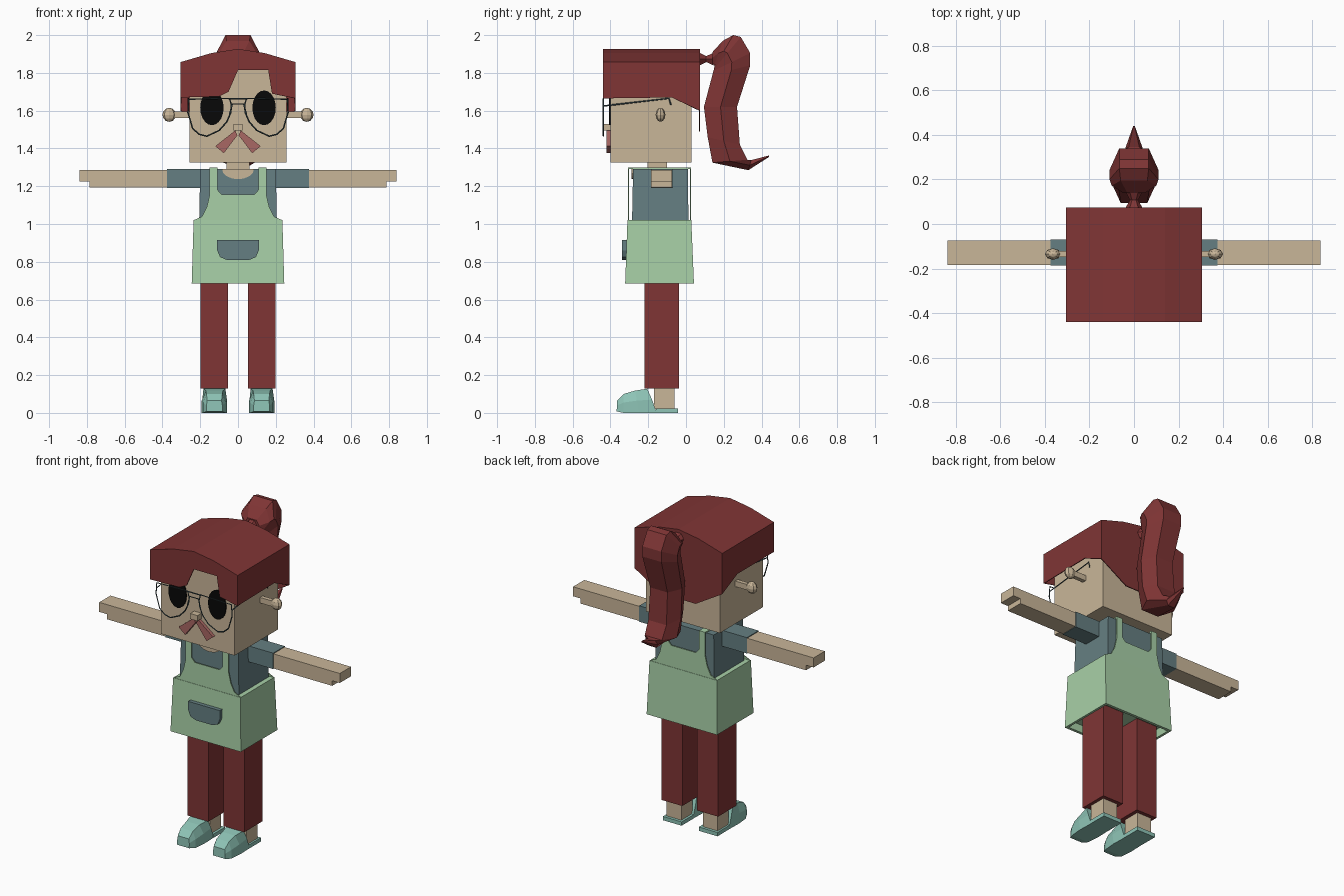
import bpy, bmesh, math
from mathutils import Vector, Matrix

cube = bpy.data.objects.get("Cube")
if cube:
    bpy.data.objects.remove(cube, do_unlink=True)


def material(name, r, g, b):
    lin = [(c / 255 / 12.92 if c < 10 else ((c / 255 + 0.055) / 1.055) ** 2.4) for c in (r, g, b)]
    m = bpy.data.materials.new(name)
    m.use_nodes = True
    m.diffuse_color = (*lin, 1)
    m.node_tree.nodes["Principled BSDF"].inputs["Base Color"].default_value = (*lin, 1)
    return m


RED = material("dark_red", 128, 53, 53)
SKIN = material("skin", 201, 182, 153)
GREEN = material("apron_green", 168, 208, 167)
SLATE = material("slate_shirt", 101, 127, 130)
MINT = material("shoe_mint", 142, 196, 182)
PINK = material("dusty_pink", 168, 103, 99)
DARK = material("frame_grey", 58, 76, 80)
BLACK = material("eye_black", 8, 8, 8)


def finish(name, bm, mat):
    bmesh.ops.recalc_face_normals(bm, faces=bm.faces[:])
    me = bpy.data.meshes.new(name)
    bm.to_mesh(me)
    bm.free()
    me.materials.append(mat)
    ob = bpy.data.objects.new(name, me)
    bpy.context.scene.collection.objects.link(ob)
    return ob


def loft(name, rings, mat, caps=True):
    """Skin equal-length rings of points, in order."""
    bm = bmesh.new()
    rows = [[bm.verts.new(p) for p in ring] for ring in rings]
    n = len(rows[0])
    for a, b in zip(rows, rows[1:]):
        for i in range(n):
            j = (i + 1) % n
            bm.faces.new((a[i], a[j], b[j], b[i]))
    if caps:
        bm.faces.new(rows[0])
        bm.faces.new(rows[-1])
    return finish(name, bm, mat)


def rect(x0, x1, y0, y1, z):
    return [(x0, y0, z), (x1, y0, z), (x1, y1, z), (x0, y1, z)]


def box(name, x0, x1, y0, y1, z0, z1, mat):
    return loft(name, [rect(x0, x1, y0, y1, z0), rect(x0, x1, y0, y1, z1)], mat)


def prism(name, pts, y0, y1, mat):
    """Extrude an x-z outline along y."""
    return loft(name, [[(x, y, z) for x, z in pts] for y in (y0, y1)], mat)


def flip(pts):
    return [(-p[0], *p[1:]) for p in reversed(pts)]


def wire(name, pts, mat, cyclic=False):
    cu = bpy.data.curves.new(name, "CURVE")
    cu.dimensions = "3D"
    cu.bevel_depth, cu.bevel_resolution = 0.004, 0
    sp = cu.splines.new("POLY")
    sp.points.add(len(pts) - 1)
    for p, co in zip(sp.points, pts):
        p.co = (*co, 1)
    sp.use_cyclic_u = cyclic
    cu.materials.append(mat)
    bpy.context.scene.collection.objects.link(bpy.data.objects.new(name, cu))


# head, neck and nose
box("head", -0.257, 0.257, -0.40, 0.03, 1.325, 1.85, SKIN)
box("neck", -0.06, 0.06, -0.205, -0.10, 1.25, 1.34, SKIN)
box("nose", -0.025, 0.025, -0.44, -0.40, 1.495, 1.53, SKIN)

# hair cap: open shell with an arched top and a notched fringe
arch = [(-0.305, 1.857), (-0.14, 1.905), (0, 1.927), (0.14, 1.905), (0.305, 1.857)]
fringe = [(0.305, 1.665), (0.18, 1.69), (0.16, 1.815), (0, 1.815), (-0.05, 1.70), (-0.10, 1.675), (-0.305, 1.67)]
nape = [(0.305, 1.60), (0.12, 1.49), (-0.12, 1.49), (-0.305, 1.60)]
FRONT, BACK = -0.44, 0.075
bm = bmesh.new()
top_f = [bm.verts.new((x, FRONT, z)) for x, z in arch]
top_b = [bm.verts.new((x, BACK, z)) for x, z in arch]
low_f = [bm.verts.new((x, FRONT, z)) for x, z in fringe]
low_b = [bm.verts.new((x, BACK, z)) for x, z in nape]
for i in range(4):
    bm.faces.new((top_f[i], top_f[i + 1], top_b[i + 1], top_b[i]))
bm.faces.new(top_f + low_f)
bm.faces.new(top_b + low_b)
for t, k in ((-1, 0), (0, -1)):
    mid = bm.verts.new((math.copysign(0.305, k + 0.5), -0.075, 1.67))
    bm.faces.new((top_f[t], top_b[t], low_b[k], mid, low_f[k]))
hair = finish("hair_cap", bm, RED)
shell = hair.modifiers.new("thickness", "SOLIDIFY")
shell.thickness, shell.offset = 0.006, -1

# hair tie and ponytail
tie = [(0.07, 0.04), (0.107, 0.018), (0.145, 0.038)]
loft("hair_tie", [[(r * math.cos(a * math.pi / 3), y, 1.873 + r * math.sin(a * math.pi / 3))
                   for a in range(6)] for y, r in tie], RED)
# stations: outer y, z, inner y, z, half width
tail = [(0.14, 1.91, 0.14, 1.85, 0.05), (0.195, 1.97, 0.15, 1.84, 0.10),
        (0.25, 2.0, 0.15, 1.83, 0.11), (0.29, 1.99, 0.148, 1.82, 0.11),
        (0.34, 1.905, 0.145, 1.81, 0.11), (0.34, 1.84, 0.14, 1.79, 0.11),
        (0.27, 1.62, 0.095, 1.62, 0.10), (0.285, 1.42, 0.115, 1.46, 0.105),
        (0.325, 1.34, 0.14, 1.325, 0.10), (0.345, 1.338, 0.33, 1.285, 0.04),
        (0.44, 1.363, 0.438, 1.354, 0.004)]
rings = []
for yo, zo, yi, zi, w in tail:
    ym, zm = (yo + yi) / 2, (zo + zi) / 2
    rings.append([(0.6 * w, yo, zo), (w, ym, zm), (0.6 * w, yi, zi),
                  (-0.6 * w, yi, zi), (-w, ym, zm), (-0.6 * w, yo, zo)])
loft("ponytail", rings, RED)

# torso, neckline and apron
loft("torso", [rect(-0.21, 0.21, -0.29, 0.015, 0.80), rect(-0.20, 0.20, -0.28, 0.01, 1.29)], SLATE)
arc = [(0.085 * math.cos(a), 1.292 - 0.055 * math.sin(a)) for a in (i * math.pi / 8 for i in range(9))]
prism("neckline", arc, -0.288, -0.279, SKIN)
loft("apron_skirt", [rect(-0.22, 0.22, -0.30, 0.02, 0.73), rect(-0.23, 0.23, -0.305, 0.025, 0.685),
                     rect(-0.245, 0.245, -0.322, 0.042, 0.685), rect(-0.235, 0.235, -0.31, 0.028, 1.02)], GREEN)
half = [(0, 1.155), (0.085, 1.155), (0.108, 1.18), (0.108, 1.30), (0.15, 1.30), (0.15, 1.155),
        (0.165, 1.09), (0.19, 1.04), (0.235, 1.02), (0, 1.01)]
bib = half[:-1] + flip(half[1:-1])
for part, y in (("front", -0.308), ("back", 0.02)):
    prism("apron_bib_" + part, bib, y, y + 0.006, GREEN)
pocket = [(-0.11, 0.915), (-0.11, 0.86), (-0.095, 0.825), (-0.06, 0.81)]
prism("pocket", pocket + flip(pocket), -0.338, -0.31, SLATE)

# eyes, glasses and paired parts
lens = [(0.045, 1.665), (0.26, 1.66), (0.265, 1.59), (0.24, 1.505), (0.205, 1.475),
        (0.165, 1.465), (0.10, 1.495), (0.06, 1.54), (0.038, 1.59), (0.035, 1.63)]
wire("glasses_bridge", [(x, -0.437, z) for x, z in
                        ((-0.045, 1.58), (-0.03, 1.635), (0.03, 1.635), (0.045, 1.58))], DARK)
wire("glasses_brow_bar", [(-0.05, -0.437, 1.663), (0.05, -0.437, 1.663)], DARK)

for side, s in (("left", 1), ("right", -1)):
    def sbox(name, x0, x1, *rest):
        box(f"{side}_{name}", *sorted((s * x0, s * x1)), *rest)

    prism(side + "_eye", [(s * 0.138 + 0.062 * math.cos(a), 1.615 + 0.092 * math.sin(a))
                          for a in (i * math.pi / 10 for i in range(20))], -0.407, -0.399, BLACK)
    prism(side + "_moustache", [(s * x, z) for x, z in
          ((0.015, 1.495), (0.003, 1.47), (0.075, 1.375), (0.12, 1.412))], -0.42, -0.398, PINK)
    wire(side + "_lens_frame", [(s * x, -0.437, z) for x, z in lens], DARK, True)
    wire(side + "_temple", [(s * 0.263, y, z) for y, z in
                            ((-0.437, 1.625), (-0.09, 1.665), (-0.08, 1.63))], DARK)
    # ear stalk and bead
    sbox("ear_stalk", 0.25, 0.345, -0.148, -0.122, 1.56, 1.595, SKIN)
    bm = bmesh.new()
    bmesh.ops.create_uvsphere(bm, u_segments=8, v_segments=6, radius=1,
                              matrix=Matrix.Translation((s * 0.364, -0.135, 1.578))
                              @ Matrix.Diagonal((0.036, 0.026, 0.037, 1)))
    finish(side + "_ear_bead", bm, SKIN)
    # strap over the shoulder
    sbox("strap", 0.108, 0.15, -0.308, 0.026, 1.291, 1.299, GREEN)
    # sleeve, arm and hand
    sbox("sleeve", 0.18, 0.375, -0.186, -0.07, 1.19, 1.29, SLATE)
    hand = [(0.36, 1.193), (0.785, 1.193), (0.785, 1.225), (0.838, 1.225), (0.838, 1.285), (0.36, 1.285)]
    prism(side + "_arm", [(s * x, z) for x, z in hand], -0.184, -0.073, SKIN)
    # trouser leg, ankle and shoe
    sbox("leg", 0.052, 0.198, -0.22, -0.037, 0.128, 0.80, RED)
    sbox("ankle", 0.075, 0.178, -0.17, -0.06, 0.02, 0.14, SKIN)
    sbox("shoe_heel", 0.06, 0.19, -0.16, -0.042, 0, 0.024, MINT)
    # stations: y at floor, y at top, floor z, top z, lower and upper half width
    shoe = [(-0.367, -0.365, 0.008, 0.065, 0.042, 0.038), (-0.33, -0.33, 0, 0.10, 0.06, 0.042),
            (-0.25, -0.27, 0, 0.118, 0.067, 0.045), (-0.155, -0.205, 0, 0.128, 0.064, 0.058)]
    loft(side + "_shoe", [[(s * 0.125 - b, y0, z0), (s * 0.125 + b, y0, z0),
                           (s * 0.125 + b, (y0 + y1) / 2, z0 + 0.55 * (z1 - z0)),
                           (s * 0.125 + t, y1, z1), (s * 0.125 - t, y1, z1),
                           (s * 0.125 - b, (y0 + y1) / 2, z0 + 0.55 * (z1 - z0))]
                          for y0, y1, z0, z1, b, t in shoe], MINT)
